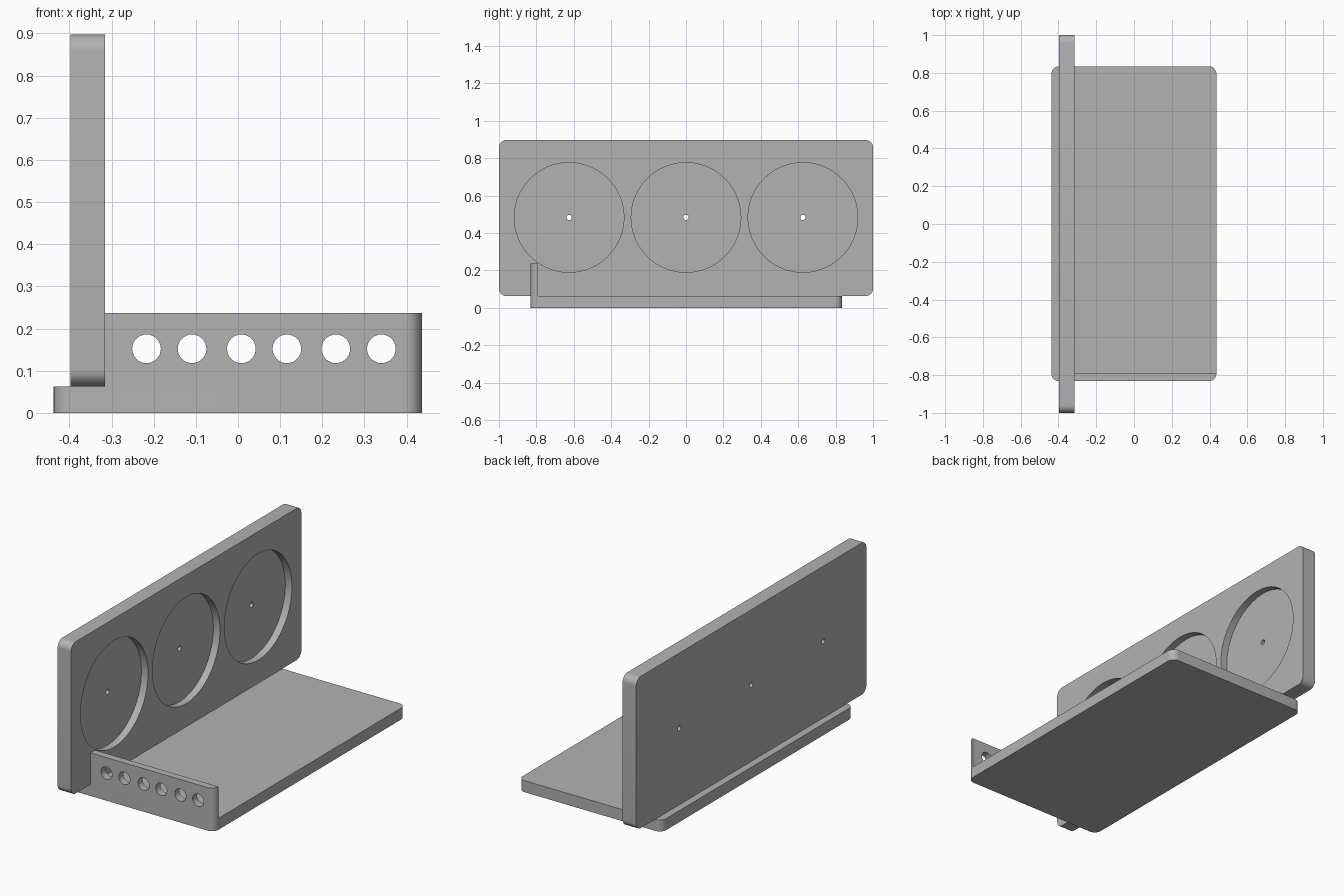
import bpy, bmesh, math
from mathutils import Matrix, Vector

if "Cube" in bpy.data.objects:
    bpy.data.objects.remove(bpy.data.objects["Cube"])

grey = bpy.data.materials.new("plain grey")
grey.diffuse_color = (0.45, 0.45, 0.45, 1)
grey.use_nodes = True
grey.node_tree.nodes["Principled BSDF"].inputs["Base Color"].default_value = grey.diffuse_color
R = 0.04  # corner radius


def rounded(x0, x1, y0, y1, corners=(1, 1, 1, 1), n=10):
    """Rectangle outline, counter-clockwise from lower left, with chosen corners rounded."""
    spots = [(x0, y0, 1, 1), (x1, y0, -1, 1), (x1, y1, -1, -1), (x0, y1, 1, -1)]
    pts = []
    for i, (x, y, sx, sy) in enumerate(spots):
        if not corners[i]:
            pts.append((x, y))
            continue
        for k in range(n + 1):
            a = math.pi * (1 + i / 2 + k / n / 2)
            pts.append((x + sx * R + R * math.cos(a), y + sy * R + R * math.sin(a)))
    return pts


def prism(name, pts, low, high, place):
    """Extrude an outline from low to high; place maps (u, v, height) to a position."""
    bm = bmesh.new()
    face = bm.faces.new([bm.verts.new(place(u, v, low)) for u, v in pts])
    up = Vector(place(0, 0, high)) - Vector(place(0, 0, low))
    top = bmesh.ops.extrude_face_region(bm, geom=[face])["geom"]
    bmesh.ops.translate(bm, vec=up, verts=[v for v in top if isinstance(v, bmesh.types.BMVert)])
    bmesh.ops.recalc_face_normals(bm, faces=bm.faces)
    me = bpy.data.meshes.new(name)
    bm.to_mesh(me)
    bm.free()
    ob = bpy.data.objects.new(name, me)
    bpy.context.collection.objects.link(ob)
    me.materials.append(grey)
    return ob


def drill(ob, name, cylinders, axis, segments):
    """Cut cylinders, given as (centre, radius, length), out of an object."""
    bm = bmesh.new()
    turn = Matrix.Rotation(math.pi / 2, 4, axis)
    for centre, radius, length in cylinders:
        bmesh.ops.create_cone(bm, cap_ends=True, segments=segments, radius1=radius,
                              radius2=radius, depth=length,
                              matrix=Matrix.Translation(centre) @ turn)
    me = bpy.data.meshes.new(name)
    bm.to_mesh(me)
    bm.free()
    me.materials.append(grey)
    cutter = bpy.data.objects.new(name, me)
    bpy.context.collection.objects.link(cutter)
    mod = ob.modifiers.new(name, "BOOLEAN")
    mod.operation, mod.solver, mod.object = "DIFFERENCE", "EXACT", cutter
    bpy.context.view_layer.objects.active = ob
    bpy.ops.object.modifier_apply(modifier=mod.name)
    bpy.data.objects.remove(cutter)


def flat(u, v, h):
    return (u, v, h)


def upright(u, v, h):
    return (h, u, v)


# Base plate and the front lip that follows its rounded corner
base = prism("base_plate", rounded(-0.437, 0.436, -0.832, 0.835), 0, 0.063, flat)
lip = prism("front_lip", rounded(-0.315, 0.436, -0.832, -0.792, (0, 1, 0, 0)), 0.063, 0.237, flat)

# Upright panel
panel = prism("upright_panel", rounded(-1, 1, 0.063, 0.897), -0.397, -0.315, upright)

# Row of holes through the lip
holes = [((x, -0.81, 0.152), 0.034, 0.2) for x in (-0.217, -0.109, 0.008, 0.116, 0.232, 0.34)]
drill(lip, "lip_holes", holes, "X", 32)

# Round recesses in the panel, each with a pin hole through the middle
centres = (-0.625, 0, 0.625)
drill(panel, "recesses", [((-0.305, y, 0.483), 0.293, 0.1) for y in centres], "Y", 96)
drill(panel, "pin_holes", [((-0.36, y, 0.483), 0.014, 0.3) for y in centres], "Y", 24)

# Smooth the curved walls, keep the edges sharp
for ob in (base, lip, panel):
    bpy.ops.object.select_all(action="DESELECT")
    ob.select_set(True)
    bpy.context.view_layer.objects.active = ob
    bpy.ops.object.shade_smooth_by_angle(angle=math.radians(30))
